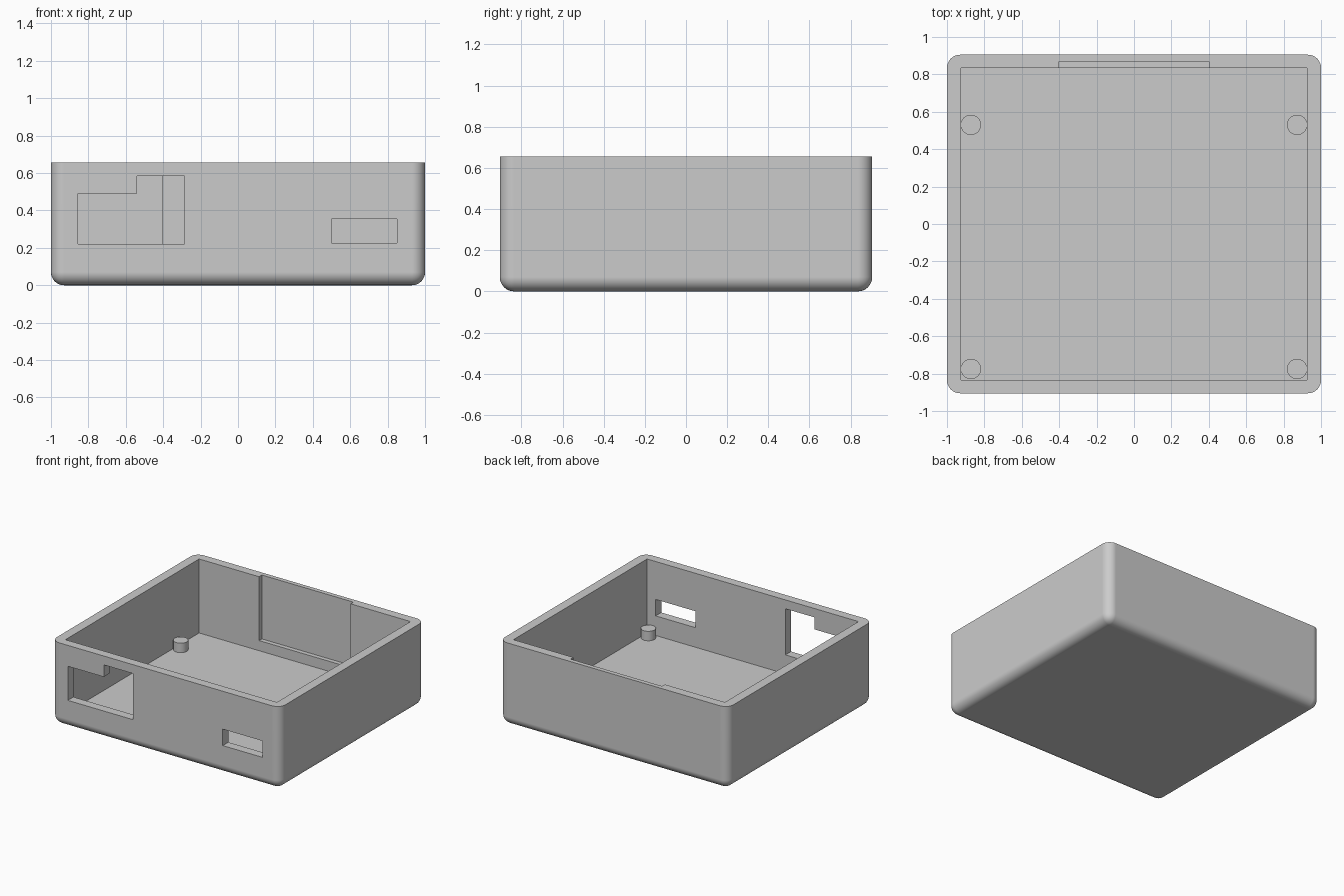
import bpy, bmesh, math

if "Cube" in bpy.data.objects:
    bpy.data.objects.remove(bpy.data.objects["Cube"])

W, D, H = 1.0, 0.905, 0.655      # half width, half depth, height
IX, IY, FLOOR = 0.925, 0.835, 0.07
RADIUS = 0.07

grey = bpy.data.materials.new("grey_plastic")
grey.diffuse_color = (0.6, 0.6, 0.6, 1)
grey.use_nodes = True
grey.node_tree.nodes["Principled BSDF"].inputs["Base Color"].default_value = grey.diffuse_color


def make_object(name, bm):
    bmesh.ops.recalc_face_normals(bm, faces=bm.faces)
    mesh = bpy.data.meshes.new(name)
    bm.to_mesh(mesh)
    bm.free()
    mesh.materials.append(grey)
    ob = bpy.data.objects.new(name, mesh)
    bpy.context.collection.objects.link(ob)
    return ob


def prism(name, outline, offset, direction):
    """Extrude a closed outline; offset and direction are 3D vectors."""
    bm = bmesh.new()
    face = bm.faces.new([bm.verts.new([p[i] + offset[i] for i in range(3)]) for p in outline])
    new = bmesh.ops.extrude_face_region(bm, geom=[face])["geom"]
    bmesh.ops.translate(bm, vec=direction, verts=[g for g in new if isinstance(g, bmesh.types.BMVert)])
    return make_object(name, bm)


def box(name, x0, x1, y0, y1, z0, z1):
    return prism(name, [(x0, y0, z0), (x1, y0, z0), (x1, y1, z0), (x0, y1, z0)],
                 (0, 0, 0), (0, 0, z1 - z0))


def activate(ob):
    bpy.ops.object.select_all(action='DESELECT')
    ob.select_set(True)
    bpy.context.view_layer.objects.active = ob


def cut(target, cutter):
    mod = target.modifiers.new("cut", 'BOOLEAN')
    mod.operation, mod.solver, mod.object = 'DIFFERENCE', 'EXACT', cutter
    activate(target)
    bpy.ops.object.modifier_apply(modifier=mod.name)
    bpy.data.objects.remove(cutter)


# Outer case: rounded on the upright and bottom edges, flat at the rim
bm = bmesh.new()
bmesh.ops.create_cube(bm, size=1)
for v in bm.verts:
    v.co = (v.co.x * 2 * W, v.co.y * 2 * D, (v.co.z + 0.5) * H)
edges = [e for e in bm.edges if min(v.co.z for v in e.verts) < 0.01]
bmesh.ops.bevel(bm, geom=edges, offset=RADIUS, segments=8, profile=0.5, affect='EDGES')
case = make_object("case", bm)

# Hollow inside
cut(case, box("cavity", -IX, IX, -IY, IY, FLOOR, 0.9))

# Shallow recess in the back wall, open at the rim
cut(case, box("back_recess", -0.4, 0.4, 0.7, 0.87, 0.15, 0.8))

# Stepped port opening in the front wall
step = [(-0.855, 0.22), (-0.285, 0.22), (-0.285, 0.585),
        (-0.54, 0.585), (-0.54, 0.49), (-0.855, 0.49)]
cut(case, prism("stepped_port", [(x, 0, z) for x, z in step], (0, -1.1, 0), (0, 0.4, 0)))

# Small slot opening in the front wall
cut(case, box("slot_port", 0.5, 0.85, -1.1, -0.7, 0.225, 0.355))

activate(case)
bpy.ops.object.shade_smooth_by_angle(angle=math.radians(30))
normals = case.modifiers.new("flat_sides", 'WEIGHTED_NORMAL')
normals.keep_sharp = True

# Mounting pegs on the floor
for x, side in ((-0.872, "left"), (0.872, "right")):
    for y, end in ((-0.775, "front"), (0.53, "back")):
        bm = bmesh.new()
        bmesh.ops.create_cone(bm, cap_ends=True, segments=32, radius1=0.054,
                              radius2=0.054, depth=0.085)
        bmesh.ops.translate(bm, vec=(x, y, 0.1025), verts=bm.verts)
        peg = make_object(f"peg_{end}_{side}", bm)
        activate(peg)
        bpy.ops.object.shade_smooth_by_angle(angle=math.radians(30))
